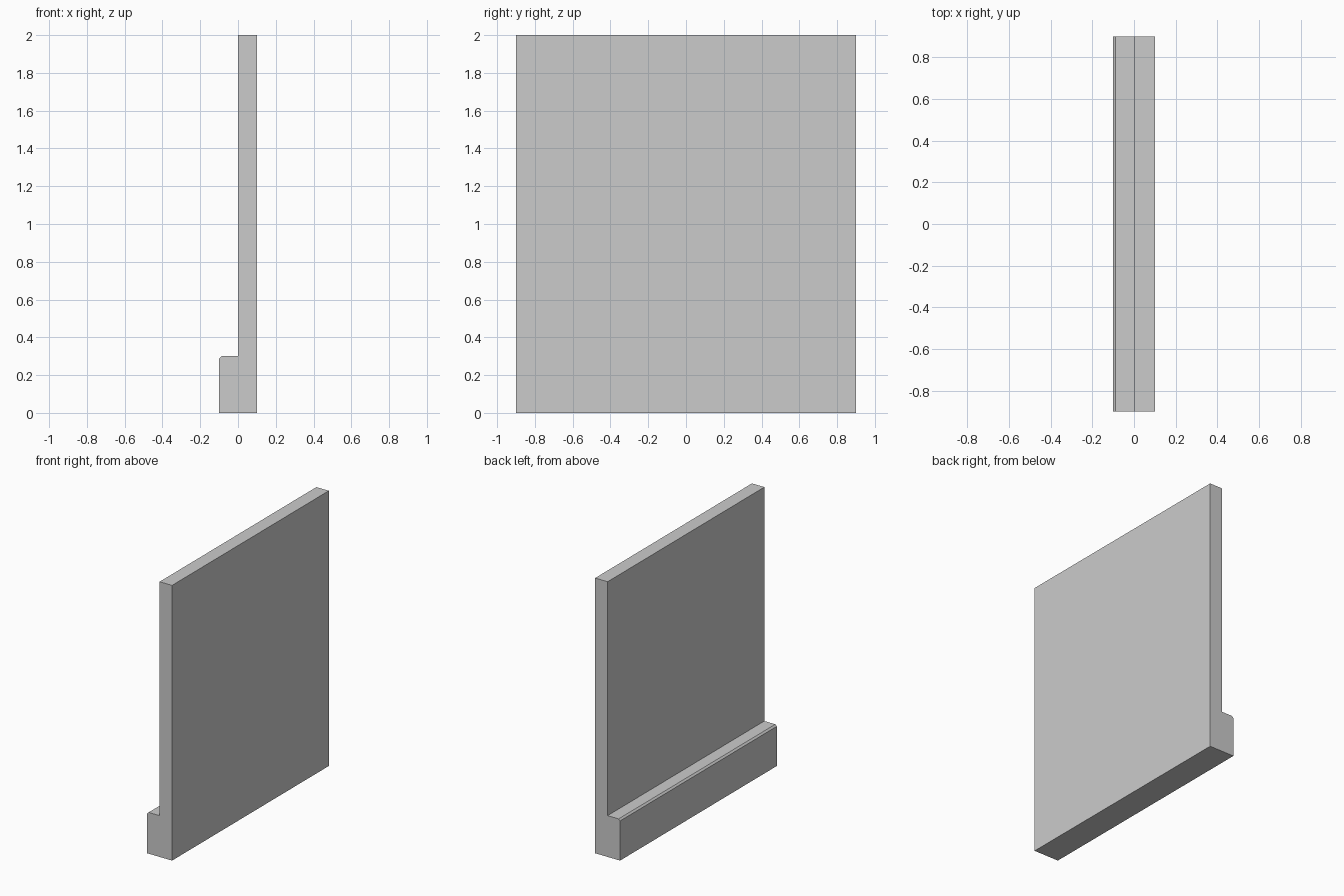
import bpy
import bmesh

if "Cube" in bpy.data.objects:
    bpy.data.objects.remove(bpy.data.objects["Cube"])

DEPTH = 1.8      # length along y
CHAMFER = 0.012  # eased top edge of the skirting

# Wall section with a skirting step on the -x side
profile = [
    (-0.1, 0.0), (0.1, 0.0), (0.1, 2.0), (0.0, 2.0),
    (0.0, 0.3), (-0.1 + CHAMFER, 0.3), (-0.1, 0.3 - CHAMFER),
]

# Extrude the section along y
bm = bmesh.new()
face = bm.faces.new([bm.verts.new((x, -DEPTH / 2, z)) for x, z in profile])
result = bmesh.ops.extrude_face_region(bm, geom=[face], use_keep_orig=True)
moved = [g for g in result["geom"] if isinstance(g, bmesh.types.BMVert)]
bmesh.ops.translate(bm, verts=moved, vec=(0, DEPTH, 0))
bmesh.ops.recalc_face_normals(bm, faces=bm.faces[:])

mesh = bpy.data.meshes.new("wall_with_skirting")
bm.to_mesh(mesh)
bm.free()
wall = bpy.data.objects.new("wall_with_skirting", mesh)
bpy.context.collection.objects.link(wall)
